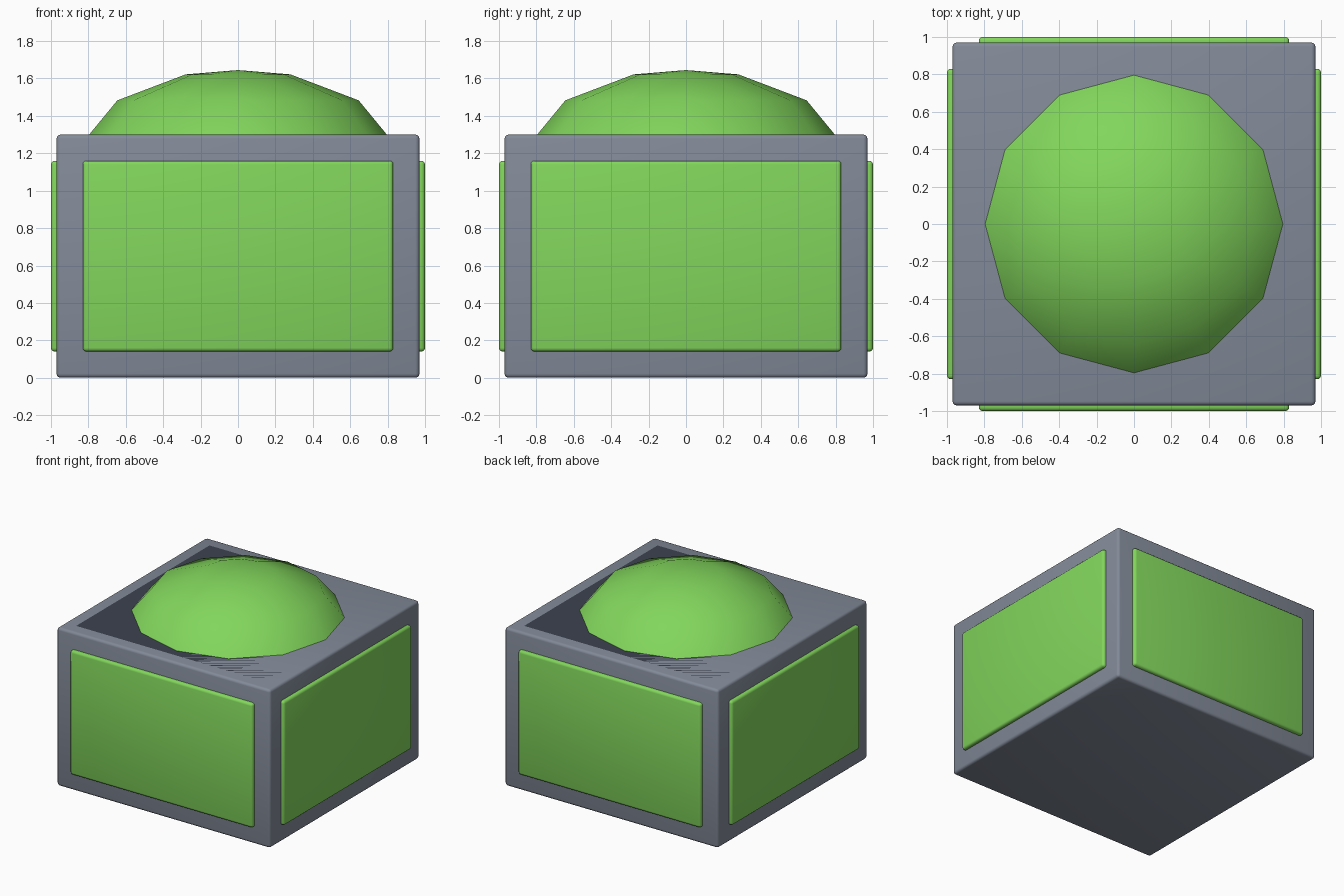
import bpy, bmesh, math

if "Cube" in bpy.data.objects:
    bpy.data.objects.remove(bpy.data.objects["Cube"])


def material(name, rgb):
    def linear(c):
        c /= 255
        return c / 12.92 if c <= 0.04045 else ((c + 0.055) / 1.055) ** 2.4
    m = bpy.data.materials.new(name)
    m.diffuse_color = (*[linear(c) for c in rgb], 1)
    m.use_nodes = True
    m.node_tree.nodes["Principled BSDF"].inputs["Base Color"].default_value = m.diffuse_color
    return m


GREY = material("slate grey", (131, 139, 153))
GREEN = material("leaf green", (130, 214, 92))
DARK = material("dark slate", (60, 66, 79))


def finish(name, bm, mat, angle):
    bmesh.ops.recalc_face_normals(bm, faces=bm.faces)
    mesh = bpy.data.meshes.new(name)
    bm.to_mesh(mesh)
    bm.free()
    mesh.materials.append(mat)
    obj = bpy.data.objects.new(name, mesh)
    bpy.context.collection.objects.link(obj)
    bpy.ops.object.select_all(action='DESELECT')
    obj.select_set(True)
    bpy.context.view_layer.objects.active = obj
    bpy.ops.object.shade_smooth_by_angle(angle=math.radians(angle))
    return obj


def box(name, lo, hi, mat, bevel=0.0):
    bm = bmesh.new()
    bmesh.ops.create_cube(bm, size=1)
    for v in bm.verts:
        v.co = [(a + b) / 2 + c * (b - a) for a, b, c in zip(lo, hi, v.co)]
    if bevel:
        bmesh.ops.bevel(bm, geom=bm.edges[:], offset=bevel, segments=3,
                        profile=0.5, affect='EDGES')
    return finish(name, bm, mat, 40)


# Rounded housing
box("housing", (-0.97, -0.97, 0), (0.97, 0.97, 1.30), GREY, 0.022)

# Dark square set flush into the housing top, under the dome
box("top_inlay", (-0.865, -0.865, 1.292), (0.865, 0.865, 1.30), DARK)

# Four raised side panels
for i, side in enumerate(("front", "right", "back", "left")):
    panel = box(side + "_panel", (-0.83, -1.0, 0.14), (0.83, -0.93, 1.16), GREEN, 0.02)
    panel.rotation_euler.z = i * math.pi / 2

# Low twelve-sided dome, lathed from its profile
SIDES = 12
bm = bmesh.new()
rings = []
for r, z in ((0.80, 1.295), (0.645, 1.483), (0.28, 1.622)):
    rings.append([bm.verts.new((r * math.cos(a), r * math.sin(a), z))
                  for a in (2 * math.pi * k / SIDES for k in range(SIDES))])
apex = bm.verts.new((0, 0, 1.645))
for k in range(SIDES):
    n = (k + 1) % SIDES
    for low, high in zip(rings, rings[1:]):
        bm.faces.new((low[k], low[n], high[n], high[k]))
    bm.faces.new((rings[-1][k], rings[-1][n], apex))
bm.faces.new(rings[0][::-1])
finish("dome", bm, GREEN, 45)
